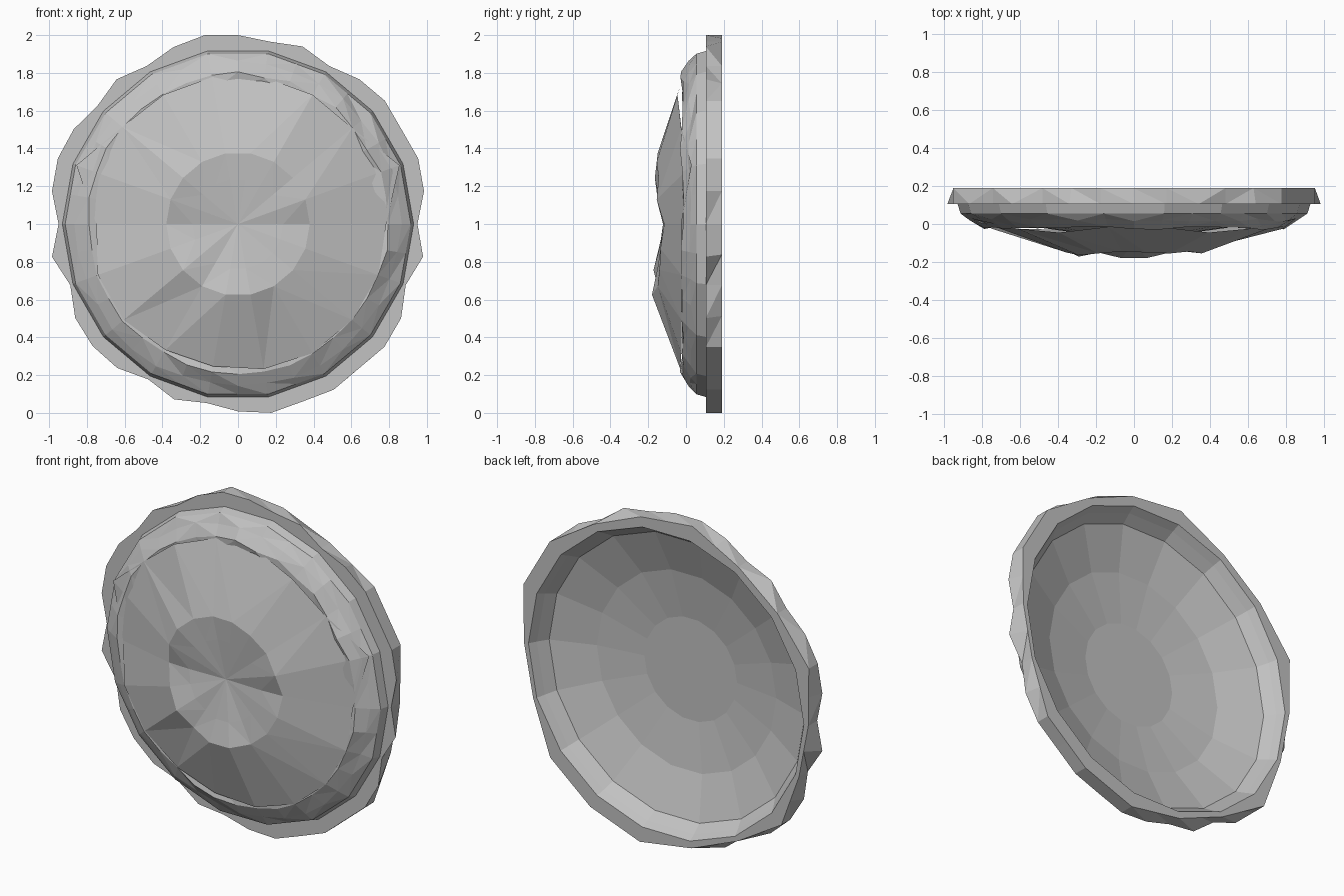
import bpy, bmesh, random
from math import sin, cos, radians

random.seed(7)
if "Cube" in bpy.data.objects:
    bpy.data.objects.remove(bpy.data.objects["Cube"])

grey = bpy.data.materials.new("plain grey")
grey.use_nodes = True
GREY = (0.54, 0.54, 0.54, 1)
grey.diffuse_color = GREY
grey.node_tree.nodes["Principled BSDF"].inputs["Base Color"].default_value = GREY


def point(angle, r, y):
    """Angle runs clockwise from the top, seen from the front."""
    a = radians(angle)
    return (r * sin(a), y, 1 + r * cos(a))


def ring(n, r, y, start=10, jr=0, jy=0):
    """Ring of n points with optional random radius and depth changes."""
    return [point(start + 360 * i / n, r + random.uniform(-jr, jr),
                  y + random.uniform(-jy, jy)) for i in range(n)]


def loft(name, rings, cap=False):
    """Join equal rings, outermost first; faces look to the front."""
    bm = bmesh.new()
    loops = [[bm.verts.new(p) for p in r] for r in rings]
    n = len(loops[0])
    for a, b in zip(loops, loops[1:]):
        for i in range(n):
            j = (i + 1) % n
            bm.faces.new((a[i], a[j], b[j], b[i]))
    if cap:
        bm.faces.new(loops[-1])
    mesh = bpy.data.meshes.new(name)
    # Split bent quads so that every facet is flat
    bmesh.ops.connect_verts_nonplanar(bm, angle_limit=0.02, faces=bm.faces[:])
    bm.to_mesh(mesh)
    bm.free()
    mesh.materials.append(grey)
    obj = bpy.data.objects.new(name, mesh)
    bpy.context.collection.objects.link(obj)
    return obj


def midpoints(points):
    """Add the middle of each side, so a chord ring fits a finer ring."""
    out = []
    for i, p in enumerate(points):
        q = points[(i + 1) % len(points)]
        out += [p, tuple((s + t) / 2 for s, t in zip(p, q))]
    return out


# Chipped rim: corner radii, and the teeth between them on the front edge only
corners = [.98, .966, 1.015, 1.015, .95, .945, 1.012, 1.013, 1.015,
           .962, .95, 1.005, .945, .95, 1.015, .972, .966, 1.015]
teeth = [1.0, 1.0, 1.0, 1.0, 1.0, .995, .997, .997, 1.0,
         .992, .988, .995, .995, 1.0, 1.0, 1.004, 1.0, .997]
back_edge = midpoints([point(10 + 20 * i, r, .19) for i, r in enumerate(corners)])
front_edge = []
for i, r in enumerate(corners):
    front_edge += [point(10 + 20 * i, r, .105),
                   point(20 + 20 * i, teeth[(i + 1) % 18], .105)]
loft("rim", [midpoints(ring(18, .92, .19)), back_edge, front_edge,
             midpoints(ring(18, .93, .105))])

# Rough band of facets around the front, rising to a crest under the cone edge
loft("rough_band", [midpoints(ring(18, .93, .105)),
                    midpoints(ring(18, .915, .055)),
                    ring(36, .86, .02, jr=.01, jy=.008),
                    ring(36, .795, -.022, jr=.012, jy=.01),
                    ring(36, .72, -.012, jr=.01, jy=.006)])

# Faceted cone with a ragged outer edge and a shallow crater in the middle
edge_radii = [.79, .79, .79, .91, .785, .79, .79, .79, .78,
              .765, .77, .79, .79, .75, .91, .8, .79, .79]
edge_depth = [.015, .045, .025, -.03, .025, .025, .025, .025, .03,
              .032, .03, .025, .025, .025, -.03, .025, .045, .015]
ridge = [.15, .155, .145, .155, .115, .135, .14, .15, .18,
         .18, .15, .172, .14, .115, .15, .165, .155, .145]
angles = [10 + 20 * i for i in range(18)]
outer = [point(a, r, -d) for a, r, d in zip(angles, edge_radii, edge_depth)]
ridge_ring = [point(a, .38, -d) for a, d in zip(angles, ridge)]
hollow = [point(a, .24, -.07 - d * .45) for a, d in zip(angles, ridge)]
loft("front_cone", [outer, ridge_ring, hollow, ring(18, .001, -.115)], cap=True)

# Stepped bowl on the back
bowl = loft("back_bowl", [ring(18, .92, .19), ring(18, .895, .145), ring(18, .855, .085),
                          ring(18, .6, -.005), ring(18, .31, -.045)], cap=True)
bowl.data.flip_normals()
